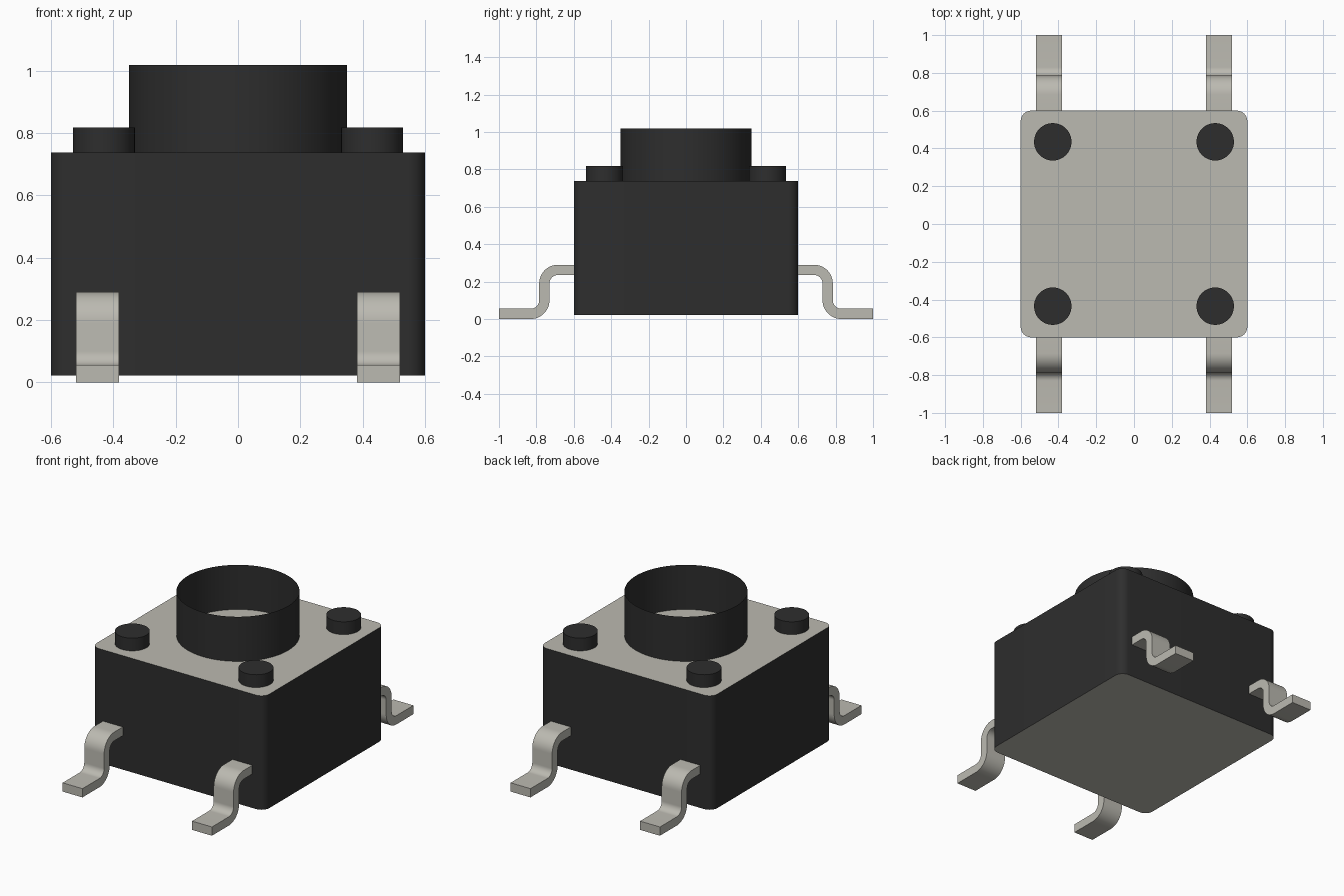
import bpy, bmesh, math
from mathutils import Vector

if "Cube" in bpy.data.objects:
    bpy.data.objects.remove(bpy.data.objects["Cube"])


def material(name, rgb):
    m = bpy.data.materials.new(name)
    m.use_nodes = True
    m.diffuse_color = (*rgb, 1)
    bsdf = m.node_tree.nodes["Principled BSDF"]
    bsdf.inputs["Base Color"].default_value = (*rgb, 1)
    bsdf.inputs["Roughness"].default_value = 0.6
    return m


BLACK = material("black plastic", (0.027, 0.027, 0.027))
METAL = material("pale metal", (0.50, 0.49, 0.44))


def arc(cx, cy, r, a0, a1, n):
    """Points on an arc, angles in degrees."""
    angles = [math.radians(a0 + (a1 - a0) * i / n) for i in range(n + 1)]
    return [(cx + r * math.cos(a), cy + r * math.sin(a)) for a in angles]


def extrude(name, points, offset, mats, caps=True, cap_mat=0):
    """Sweep a closed 3D outline along offset; caps may take another material."""
    bm = bmesh.new()
    low = [bm.verts.new(p) for p in points]
    high = [bm.verts.new(Vector(p) + Vector(offset)) for p in points]
    n = len(points)
    for i in range(n):
        j = (i + 1) % n
        bm.faces.new((low[i], low[j], high[j], high[i]))
    if caps:
        for ring in (low[::-1], high):
            bm.faces.new(ring).material_index = cap_mat
        bmesh.ops.recalc_face_normals(bm, faces=bm.faces)
    mesh = bpy.data.meshes.new(name)
    bm.to_mesh(mesh)
    bm.free()
    for m in mats:
        mesh.materials.append(m)
    ob = bpy.data.objects.new(name, mesh)
    bpy.context.collection.objects.link(ob)
    bpy.ops.object.select_all(action="DESELECT")
    ob.select_set(True)
    bpy.context.view_layer.objects.active = ob
    bpy.ops.object.shade_smooth_by_angle(angle=math.radians(35))
    return ob


def circle(cx, cy, r, z, n):
    return [(x, y, z) for x, y in arc(cx, cy, r, 0, 360, n)[:-1]]


# Housing: rounded square block, black sides with metal top and bottom
HALF, R, BASE, TOP = 0.60, 0.055, 0.022, 0.738
outline = []
for k, (sx, sy) in enumerate([(1, 1), (-1, 1), (-1, -1), (1, -1)]):
    outline += arc(sx * (HALF - R), sy * (HALF - R), R, 90 * k, 90 * k + 90, 8)
extrude("housing", [(x, y, BASE) for x, y in outline], (0, 0, TOP - BASE),
        [BLACK, METAL], cap_mat=1)

# Button: thin open sleeve standing on the top plate
extrude("button_sleeve", circle(0, 0, 0.35, TOP, 96), (0, 0, 1.018 - TOP),
        [BLACK], caps=False)

# Leg side profile (y, z): S-bent strip running out of the housing to the foot
leg = ([(0.59, 0.29)] + arc(0.685, 0.19, 0.10, 90, 0, 12)
       + arc(0.83, 0.10, 0.045, 180, 270, 12) + [(1.0, 0.055), (1.0, 0.0)]
       + arc(0.83, 0.10, 0.10, 270, 180, 12)
       + arc(0.685, 0.19, 0.045, 0, 90, 12) + [(0.59, 0.235)])

# Four corner pegs and four legs
for sx, side in ((1, "left"), (-1, "right")):
    for sy, end in ((-1, "front"), (1, "back")):
        extrude(f"peg_{end}_{side}", circle(sx * 0.43, sy * 0.435, 0.099, TOP, 48),
                (0, 0, 0.818 - TOP), [BLACK])
        extrude(f"leg_{end}_{side}", [(sx * 0.45 - 0.069, sy * y, z) for y, z in leg],
                (0.138, 0, 0), [METAL])
